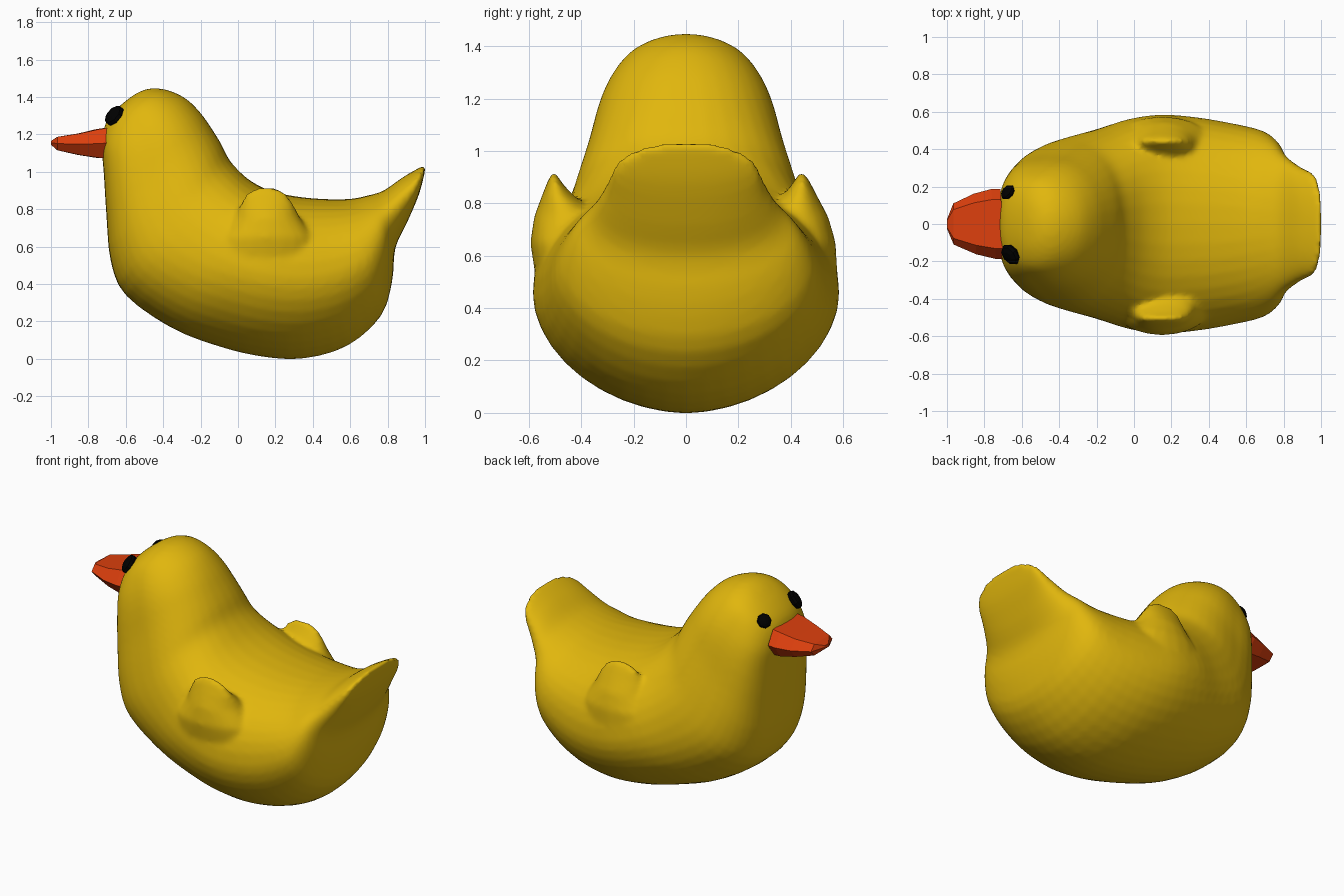
import bpy, bmesh, math
from mathutils import Vector, Matrix

if "Cube" in bpy.data.objects:
    bpy.data.objects.remove(bpy.data.objects["Cube"])


def material(name, color):
    m = bpy.data.materials.new(name)
    m.diffuse_color = (*color, 1)
    m.use_nodes = True
    m.node_tree.nodes["Principled BSDF"].inputs["Base Color"].default_value = m.diffuse_color
    return m


YELLOW = material("yellow", (0.75, 0.47, 0.004))
ORANGE = material("orange", (0.72, 0.05, 0.004))
BLACK = material("black", (0.0, 0.0, 0.0))


def finish(bm, name, mat):
    bmesh.ops.recalc_face_normals(bm, faces=bm.faces)
    me = bpy.data.meshes.new(name)
    bm.to_mesh(me)
    bm.free()
    ob = bpy.data.objects.new(name, me)
    bpy.context.collection.objects.link(ob)
    me.materials.append(mat)
    return ob


def loft(bm, rings):
    loops = [[bm.verts.new(p) for p in ring] for ring in rings]
    for a, b in zip(loops, loops[1:]):
        for i in range(len(a)):
            j = (i + 1) % len(a)
            bm.faces.new((a[i], a[j], b[j], b[i]))
    bm.faces.new(loops[0])
    bm.faces.new(loops[-1])


def super_oval(n, upper, lower):
    for i in range(n):
        t = 2 * math.pi * i / n
        c, s = math.cos(t), math.sin(t)
        p = 2 / (upper if s > 0 else lower)
        yield math.copysign(abs(c) ** p, c), math.copysign(abs(s) ** p, s)


def refine(rows, steps):
    """Smooth curve through the rows (Catmull-Rom)."""
    out = []
    for i in range(len(rows) - 1):
        quad = list(zip(rows[max(i - 1, 0)], rows[i], rows[i + 1],
                        rows[min(i + 2, len(rows) - 1)]))
        for k in range(steps):
            t = k / steps
            out.append([b + 0.5 * t * (c - a + t * (2 * a - 5 * b + 4 * c - d
                        + t * (3 * (b - c) + d - a))) for a, b, c, d in quad])
    return out + [rows[-1]]


# Body: ovals fanning from tail tip through belly and chest to the crown
# back x, z | belly x, z | half width | upper, lower squareness
SECTIONS = [
    (1.006, 1.036, 1.0, 1.005, 0.13, 2.0, 2.0),
    (0.97, 1.022, 0.968, 0.88, 0.26, 2.0, 2.2),
    (0.88, 0.97, 0.90, 0.72, 0.305, 2.3, 2.2),
    (0.78, 0.90, 0.84, 0.59, 0.365, 2.2, 2.1),
    (0.70, 0.875, 0.825, 0.42, 0.44, 2.1, 2.0),
    (0.60, 0.855, 0.765, 0.23, 0.50, 2.1, 1.9),
    (0.45, 0.855, 0.585, 0.07, 0.54, 2.2, 1.85),
    (0.30, 0.87, 0.35, 0.002, 0.572, 2.2, 1.85),
    (0.17, 0.90, 0.12, 0.013, 0.585, 2.2, 1.85),
    (0.07, 0.95, -0.12, 0.072, 0.562, 2.2, 1.9),
    (0.0, 1.01, -0.36, 0.168, 0.51, 2.2, 2.1),
    (-0.05, 1.07, -0.60, 0.34, 0.46, 2.2, 2.4),
    (-0.09, 1.15, -0.68, 0.52, 0.42, 2.2, 2.7),
    (-0.14, 1.23, -0.703, 0.76, 0.375, 2.2, 3.1),
    (-0.20, 1.315, -0.718, 1.0, 0.335, 2.1, 3.3),
    (-0.28, 1.393, -0.728, 1.13, 0.29, 2.0, 3.1),
    (-0.38, 1.438, -0.712, 1.25, 0.225, 2.0, 2.3),
    (-0.47, 1.446, -0.65, 1.335, 0.13, 2.0, 2.0),
    (-0.54, 1.422, -0.58, 1.395, 0.03, 2.0, 2.0),
]
bm = bmesh.new()
rings = []
for tx, tz, bx, bz, w, up, low in refine(SECTIONS, 3):
    top, bottom = Vector((tx, 0, tz)), Vector((bx, 0, bz))
    mid, half = (top + bottom) / 2, (top - bottom) / 2
    rings.append([mid + half * s + Vector((0, w * c, 0))
                  for c, s in super_oval(40, up, low)])
loft(bm, rings)

# Wings: small raised flaps, tip leaning differently on each side
WING_Z = [(0.38, 0.13, 0.28), (0.52, 0.14, 0.28), (0.65, 0.15, 0.25),
          (0.75, 0.155, 0.18), (0.83, 0.155, 0.14), (0.88, 0.15, 0.11),
          (0.912, 0.15, 0.065)]


def wing(side, inner, outer):
    rings = []
    for (z, x, r), a, b in zip(WING_Z, inner, outer):
        rings.append([(x + r * c, side * ((a + b) / 2 + (b - a) / 2 * s), z)
                      for c, s in super_oval(20, 2, 2)])
    loft(bm, rings)


wing(-1, (0.32, 0.32, 0.32, 0.32, 0.43, 0.475, 0.494),
     (0.50, 0.575, 0.595, 0.58, 0.55, 0.53, 0.514))
wing(1, (0.32, 0.32, 0.31, 0.30, 0.37, 0.41, 0.43),
     (0.50, 0.578, 0.572, 0.543, 0.50, 0.474, 0.455))

# Fuse body and wings into one softly blended skin
body = finish(bm, "body_with_wings", YELLOW)
fuse = body.modifiers.new("fuse", 'REMESH')
fuse.mode = 'VOXEL'
fuse.voxel_size = 0.016
fuse.use_smooth_shade = True
soften = body.modifiers.new("soften", 'SMOOTH')
soften.factor = 0.5
soften.iterations = 6

# Beak: faceted six-sided wedge with a slightly skewed root
bm = bmesh.new()
rings = []
for x, w, lo, hi in [(-0.70, 0.188, 1.075, 1.235), (-0.75, 0.187, 1.075, 1.228),
                     (-0.85, 0.162, 1.09, 1.205), (-0.965, 0.11, 1.115, 1.187),
                     (-1.0, 0.025, 1.145, 1.165)]:
    m = (lo + hi) / 2
    flat = [(w, m), (0.7 * w, hi), (-0.7 * w, hi),
            (-w, m), (-0.7 * w, lo), (0.7 * w, lo)]
    rings.append([(x - 0.08 * y * (1 + x) / 0.3, y, z) for y, z in flat])
loft(bm, rings)
finish(bm, "beak", ORANGE)

# Eyes: flattened faceted balls set against the head
for name, pos, r in [("near_eye", (-0.66, -0.163, 1.30), 0.062),
                     ("far_eye", (-0.675, 0.17, 1.295), 0.045)]:
    bm = bmesh.new()
    bmesh.ops.create_uvsphere(bm, u_segments=8, v_segments=6, radius=r)
    out = Vector((-0.65, math.copysign(0.5, pos[1]), 0.55))
    rot = out.to_track_quat('Z', 'Y').to_matrix().to_4x4()
    bm.transform(Matrix.Translation(pos) @ rot @ Matrix.Diagonal((1, 1, 0.5, 1)))
    finish(bm, name, BLACK)
